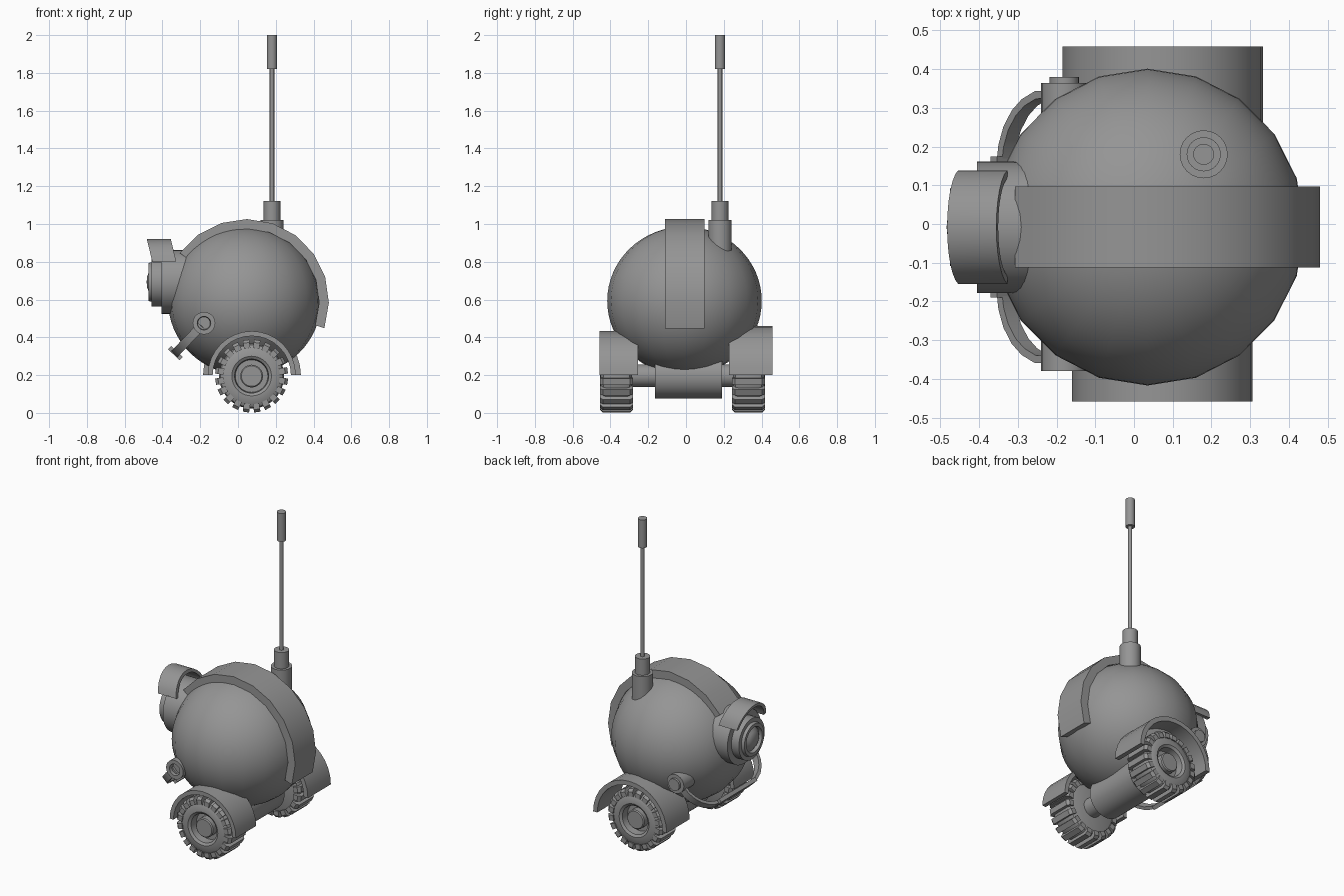
import bpy, bmesh, math
from mathutils import Vector

if "Cube" in bpy.data.objects:
    bpy.data.objects.remove(bpy.data.objects["Cube"])

grey = bpy.data.materials.new("plain grey")
grey.diffuse_color = (0.3, 0.3, 0.3, 1)
grey.use_nodes = True
grey.node_tree.nodes["Principled BSDF"].inputs["Base Color"].default_value = grey.diffuse_color


def finish(name, bm, angle=30):
    bmesh.ops.recalc_face_normals(bm, faces=bm.faces)
    me = bpy.data.meshes.new(name)
    bm.to_mesh(me)
    bm.free()
    me.materials.append(grey)
    ob = bpy.data.objects.new(name, me)
    bpy.context.collection.objects.link(ob)
    bpy.ops.object.select_all(action='DESELECT')
    ob.select_set(True)
    bpy.context.view_layer.objects.active = ob
    bpy.ops.object.shade_smooth_by_angle(angle=math.radians(angle))
    return ob


def add_sweep(bm, sections):
    """Bridge successive cross-sections and cap both ends."""
    rings = [[bm.verts.new(p) for p in s] for s in sections]
    n = len(rings[0])
    for a, b in zip(rings, rings[1:]):
        for i in range(n):
            j = (i + 1) % n
            bm.faces.new((a[i], a[j], b[j], b[i]))
    bm.faces.new(rings[0])
    bm.faces.new(rings[-1])


def sweep(name, sections):
    bm = bmesh.new()
    add_sweep(bm, sections)
    return finish(name, bm)


def add_lathe(bm, profile, origin, axis, seg):
    """Spin (radius, height) points about an axis; zero radius closes the end."""
    q = Vector(axis).to_track_quat('Z', 'Y')
    o = Vector(origin)
    rings = []
    for r, h in profile:
        count = seg if r > 0 else 1
        rings.append([bm.verts.new(o + q @ Vector((r * math.cos(k * math.tau / seg),
                     r * math.sin(k * math.tau / seg), h))) for k in range(count)])
    for a, b in zip(rings, rings[1:]):
        for k in range(seg):
            j = (k + 1) % seg
            f = [a[k % len(a)], a[j % len(a)], b[j % len(b)], b[k % len(b)]]
            bm.faces.new(list(dict.fromkeys(f)))


def lathe(name, profile, origin, axis, seg=32):
    bm = bmesh.new()
    add_lathe(bm, profile, origin, axis, seg)
    return finish(name, bm)


def arch(name, cx, cz, r0, r1, a0, a1, n, y0, y1):
    """Curved strap in the xz plane, running from y0 to y1."""
    secs = []
    for k in range(n + 1):
        a = math.radians(a0 + (a1 - a0) * k / n)
        c, s = math.cos(a), math.sin(a)
        secs.append([(cx + r * c, y, cz + r * s)
                     for r, y in ((r0, y0), (r1, y0), (r1, y1), (r0, y1))])
    return sweep(name, secs)


CY = -0.008

# Round body and the strap over it
bm = bmesh.new()
bmesh.ops.create_uvsphere(bm, u_segments=20, v_segments=32, radius=0.405)
for v in bm.verts:
    v.co = Vector((v.co.x + 0.035, v.co.y * 1.01 + CY, v.co.z * 0.97 + 0.593))
finish("body", bm)
arch("body_strap", 0.045, 0.59, 0.385, 0.436, -19, 144, 9, -0.112, 0.097)

# Eye: base ring, stepped rim, dished glass and small dome
lathe("eye", [(0, 0), (0.17, 0), (0.17, 0.135), (0.13, 0.135), (0.13, 0.187),
              (0.105, 0.187), (0.1, 0.205), (0.08, 0.205), (0.074, 0.185),
              (0.065, 0.19), (0.05, 0.203), (0.03, 0.211), (0, 0.214)],
      (-0.27, CY, 0.693), (-1, 0, 0))

# Eyelid: slanted half tube above the eye
secs = []
for k in range(17):
    a = math.radians(-14 + 208 * k / 16)
    c, s = math.cos(a), math.sin(a)
    sec = []
    for r, x in ((0.13, -0.455), (0.15, -0.455), (0.15, -0.328), (0.13, -0.328)):
        z = 0.77 + max(r * s, 0.035 if k in (0, 16) else r * s)
        sec.append((x - 0.24 * (z - 0.805), CY + r * c, z))
    secs.append(sec)
secs = [s for s in secs if min(p[2] for p in s) > 0.79]
sweep("eyelid", secs)

# Aerial
lathe("aerial", [(0, 0.80), (0.062, 0.80), (0.062, 1.02), (0.044, 1.02), (0.044, 1.123),
                 (0.012, 1.123), (0.012, 1.82), (0.027, 1.82), (0.027, 2.0), (0, 2.0)],
      (0.18, 0.18, 0), (0, 0, 1), 24)

# Axle with thick central drum
lathe("axle", [(0, -0.32), (0.06, -0.32), (0.06, -0.165), (0.122, -0.165), (0.122, 0.19),
               (0.06, 0.19), (0.06, 0.30), (0, 0.30)], (0.072, 0, 0.197), (0, 1, 0))

# Wheels with lugs, each facing outwards
WX, WZ, LUGS = 0.072, 0.195, 20
for side, mid, label in ((-1, -0.368, "front"), (1, 0.331, "back")):
    bm = bmesh.new()
    add_lathe(bm, [(0, -0.075), (0.14, -0.082), (0.165, -0.07), (0.172, -0.055), (0.172, 0.055),
                   (0.165, 0.07), (0.14, 0.085), (0.105, 0.088), (0.09, 0.078), (0.086, 0.03),
                   (0.06, 0.03), (0.06, 0.07), (0.054, 0.076), (0, 0.076)],
              (WX, mid, WZ), (0, side, 0), 40)
    for k in range(LUGS):
        a = math.tau * (k + 0.5) / LUGS
        out = Vector((math.cos(a), 0, math.sin(a)))
        tan = Vector((-math.sin(a), 0, math.cos(a)))
        add_sweep(bm, [[Vector((WX, mid + y, WZ)) + out * r + tan * t
                        for r, y in ((0.148, -0.088), (0.178, -0.088), (0.193, -0.072),
                                     (0.193, 0.072), (0.178, 0.088), (0.148, 0.088))]
                       for t in (-0.017, 0.017)])
    finish(label + "_wheel", bm)

# Mudguards
arch("front_mudguard", 0.073, 0.2, 0.207, 0.233, 0, 180, 16, -0.458, -0.255)
arch("back_mudguard", 0.074, 0.2, 0.230, 0.259, 0, 180, 16, 0.227, 0.458)

# Side knobs holding the bumper
for side, label in ((-1, "front"), (1, "back")):
    prof = [(0, -0.08), (0.06, -0.08), (0.06, 0.062)]
    if side < 0:
        prof += [(0.036, 0.062), (0.033, 0.03), (0, 0.03)]
    else:
        prof += [(0.038, 0.062), (0.038, 0.077), (0, 0.077)]
    lathe(label + "_knob", prof, (-0.18, CY + side * 0.31, 0.475), (0, side, 0), 20)

# Bumper bar: thin band in a plane sloping down and forward
down = Vector((-0.69, 0, -0.72))
norm = Vector((0.72, 0, -0.69))
start = Vector((-0.18, CY, 0.475))
half = [(0.02, 0.343), (0.085, 0.341), (0.13, 0.322), (0.165, 0.295), (0.195, 0.255),
        (0.213, 0.21), (0.22, 0.165)]
path = half + [(u, -y) for u, y in reversed(half)]
secs = []
for i, (u, y) in enumerate(path):
    p, n = path[max(i - 1, 0)], path[min(i + 1, len(path) - 1)]
    d = Vector((n[0] - p[0], n[1] - p[1])).normalized()
    secs.append([start + down * (u - d.y * t) + Vector((0, y + d.x * t, 0)) + norm * w
                 for t, w in ((-0.01, -0.023), (0.01, -0.023), (0.01, 0.023), (-0.01, 0.023))])
sweep("bumper_bar", secs)
sweep("bumper_plate", [[start + down * u + norm * w + Vector((0, y, 0))
                        for u, w in ((0.208, -0.042), (0.232, -0.042), (0.232, 0.042), (0.208, 0.042))]
                       for y in (-0.182, 0.182)])
